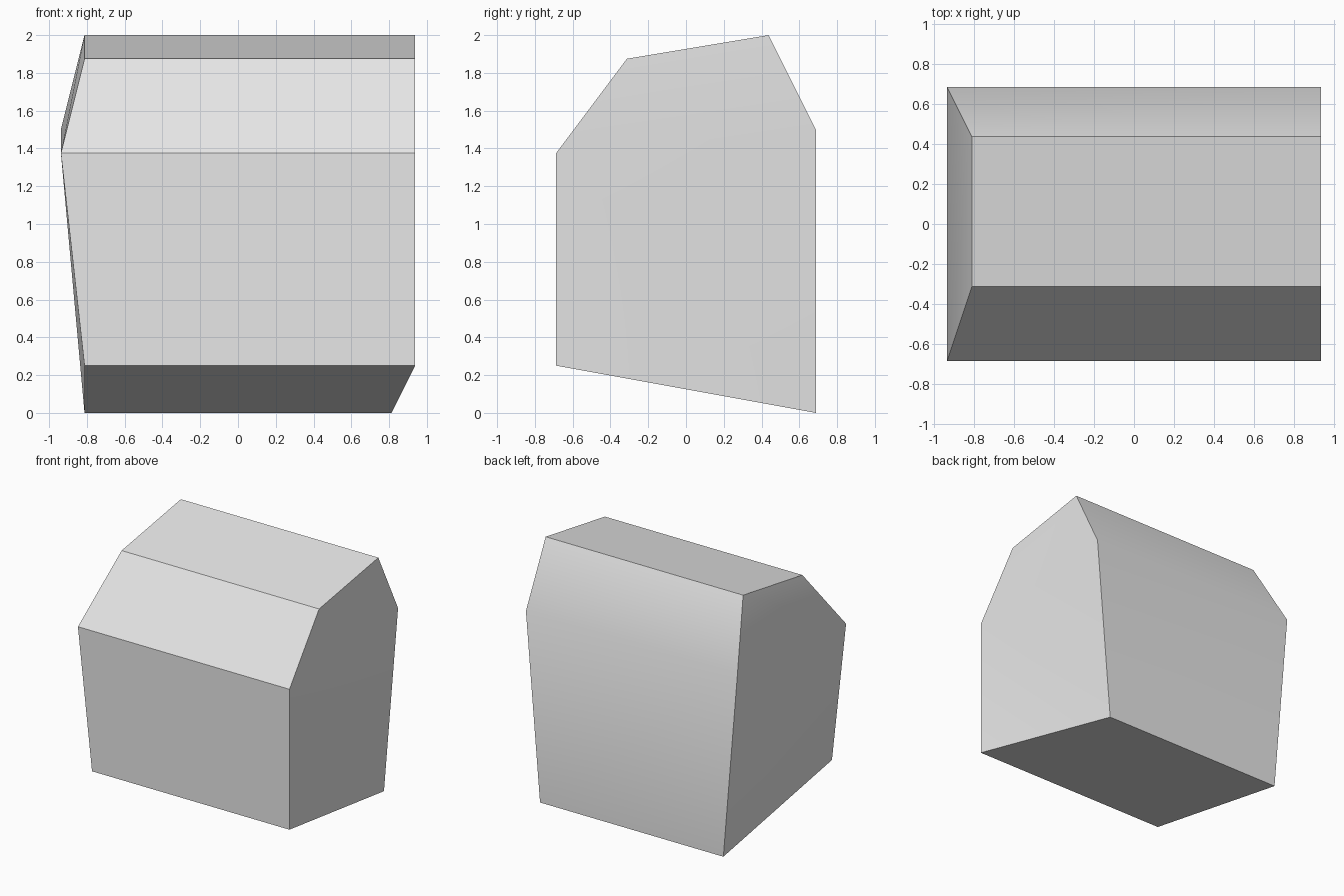
import bpy
import bmesh
import math

# Remove the default cube
if "Cube" in bpy.data.objects:
    bpy.data.objects.remove(bpy.data.objects["Cube"], do_unlink=True)

# Single grey material
grey = bpy.data.materials.new("plain_grey")
grey.use_nodes = True
colour = (0.8, 0.8, 0.8, 1.0)
grey.diffuse_color = colour
grey.node_tree.nodes["Principled BSDF"].inputs["Base Color"].default_value = colour

# Side profile, front bottom round to back bottom: y, z, right end x, left end x
WIDE, NARROW = 0.9375, 0.8125
profile = [
    (-0.6875, 0.25, -NARROW, WIDE),
    (-0.6875, 1.375, -WIDE, WIDE),
    (-0.3125, 1.875, -NARROW, WIDE),
    (0.4375, 2.0, -NARROW, WIDE),
    (0.6875, 1.5, -WIDE, WIDE),
    (0.6875, 0.0, -NARROW, NARROW),
]

# Chamfered block: loft the two end outlines together
bm = bmesh.new()
ends = [[bm.verts.new((p[side], p[0], p[1])) for p in profile] for side in (2, 3)]
low, high = ends
for i in range(len(profile)):
    j = (i + 1) % len(profile)
    bm.faces.new((low[i], low[j], high[j], high[i]))

# End caps, folded along the shoulder and the lower diagonal
for ring in ends:
    for cap in ((0, 1, 5), (1, 4, 5), (1, 2, 3, 4)):
        bm.faces.new([ring[k] for k in cap])
bmesh.ops.recalc_face_normals(bm, faces=bm.faces[:])

mesh = bpy.data.meshes.new("chamfered_block")
bm.to_mesh(mesh)
bm.free()
mesh.materials.append(grey)
block = bpy.data.objects.new("chamfered_block", mesh)
bpy.context.collection.objects.link(block)

# Smooth the gentle folds, keep the strong edges sharp
bpy.ops.object.select_all(action="DESELECT")
block.select_set(True)
bpy.context.view_layer.objects.active = block
bpy.ops.object.shade_smooth_by_angle(angle=math.radians(30))
